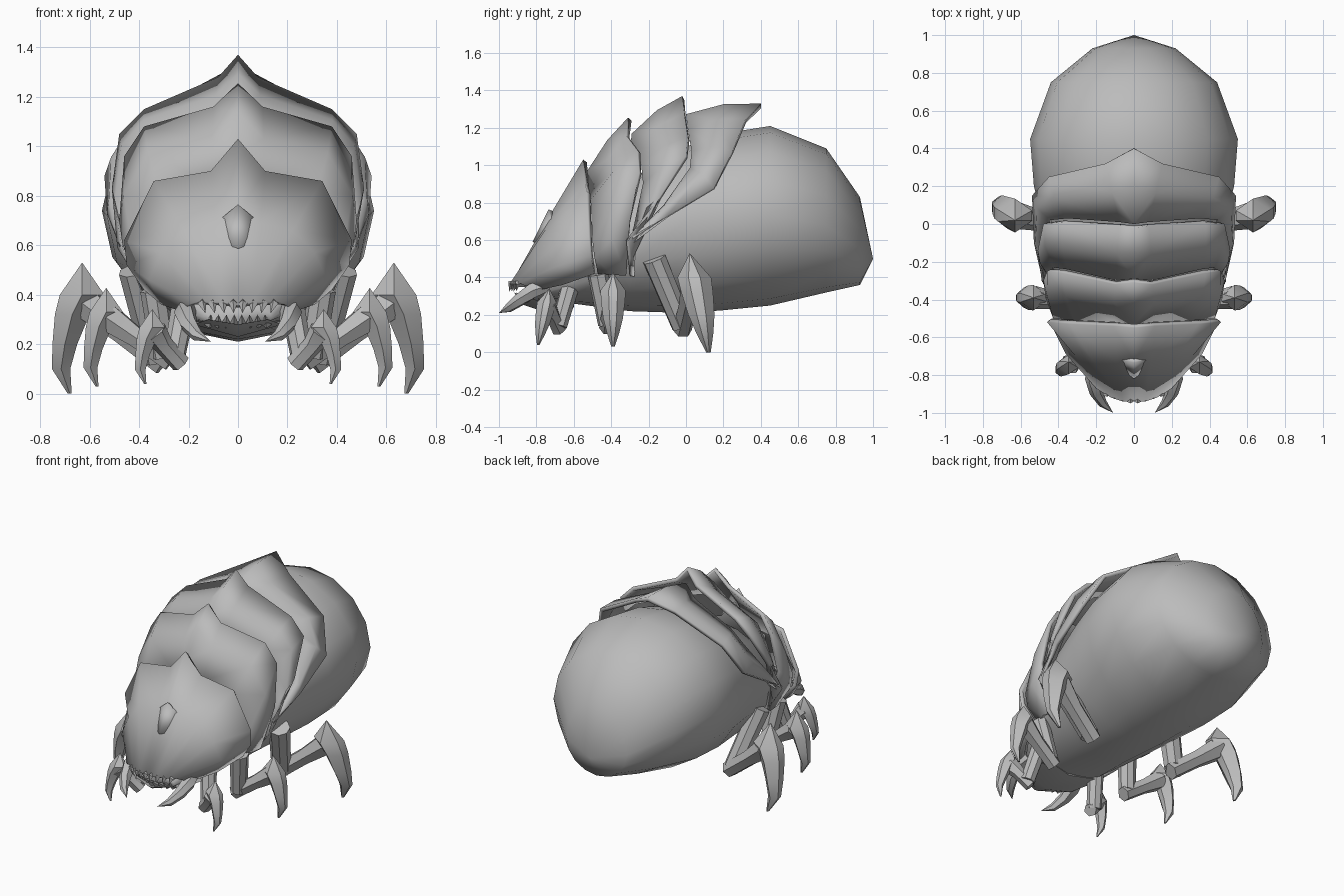
import bpy, bmesh
from math import sin, cos, pi
from mathutils import Vector

cube = bpy.data.objects.get("Cube")
if cube:
    bpy.data.objects.remove(cube, do_unlink=True)

grey = bpy.data.materials.new("chitin_grey")
grey.use_nodes = True
grey.diffuse_color = (0.5, 0.5, 0.5, 1)
grey.node_tree.nodes["Principled BSDF"].inputs["Base Color"].default_value = (0.5, 0.5, 0.5, 1)


def finish(name, bm, angle):
    mesh = bpy.data.meshes.new(name)
    bm.to_mesh(mesh)
    bm.free()
    mesh.materials.append(grey)
    obj = bpy.data.objects.new(name, mesh)
    bpy.context.collection.objects.link(obj)
    bpy.ops.object.select_all(action="DESELECT")
    obj.select_set(True)
    bpy.context.view_layer.objects.active = obj
    bpy.ops.object.shade_smooth_by_angle(angle=angle)
    return obj


def mirror(obj):
    mod = obj.modifiers.new("mirror", "MIRROR")
    mod.use_axis = (True, False, False)
    return obj


def loft(name, rings, angle=0.7):
    """Closed tube through rings of points, capped at both ends."""
    bm = bmesh.new()
    rows = [[bm.verts.new(p) for p in ring] for ring in rings]
    n = len(rows[0])
    for a, b in zip(rows, rows[1:]):
        for i in range(n):
            j = (i + 1) % n
            bm.faces.new((a[i], a[j], b[j], b[i]))
    bm.faces.new(rows[0])
    bm.faces.new(rows[-1])
    bmesh.ops.remove_doubles(bm, verts=bm.verts, dist=0.0005)
    bmesh.ops.recalc_face_normals(bm, faces=bm.faces)
    return finish(name, bm, angle)


def limb(name, path, radii, sides=6, angle=0.7):
    """Tapered limb that follows a path."""
    pts = [Vector(p) for p in path]
    rings = []
    for i, (p, r) in enumerate(zip(pts, radii)):
        way = pts[min(i + 1, len(pts) - 1)] - pts[max(i - 1, 0)]
        turn = way.to_track_quat("Z", "Y")
        rings.append([p + turn @ Vector((r * cos(2 * pi * k / sides),
                                         r * sin(2 * pi * k / sides), 0))
                      for k in range(sides)])
    return loft(name, rings, angle)


def shell(name, rows):
    """Armour plate: right half as a grid of rows, mirrored and thickened."""
    bm = bmesh.new()
    grid = [[bm.verts.new(p) for p in row] for row in rows]
    for a, b in zip(grid, grid[1:]):
        for i in range(len(a) - 1):
            bm.faces.new((a[i], a[i + 1], b[i + 1], b[i]))
    obj = mirror(finish(name, bm, 0.9))
    solid = obj.modifiers.new("thickness", "SOLIDIFY")
    solid.thickness = 0.025
    solid.offset = -1


# Body: each station is y, bottom, top, half width, height of the widest point
stations = [
    (-.86, .27, .35, .14, .31), (-.6, .26, .6, .31, .42), (-.3, .22, .92, .42, .62),
    (0, .21, 1.1, .48, .7), (.2, .225, 1.17, .53, .72), (.45, .25, 1.21, .55, .74),
    (.75, .32, 1.09, .44, .68), (.93, .36, .83, .22, .55), (1, .5, .5, 0, .5)]
body = []
for y, low, high, wide, mid in stations:
    ring = []
    for k in range(16):
        c, s = cos(pi * k / 8), sin(pi * k / 8)
        ring.append((wide * c, y, mid + s * (high - mid if s > 0 else mid - low)))
    body.append(ring)
loft("abdomen", body, 1.2)

# Rear edges of the four overlapping plates, ridge to lower corner
edges = [
    [(0, -.55, 1.03), (.11, -.54, .9), (.34, -.53, .86),
     (.46, -.52, .62), (.45, -.51, .52), (.38, -.49, .42)],
    [(0, -.31, 1.255), (.1, -.32, 1.16), (.38, -.26, 1.08),
     (.46, -.25, .96), (.48, -.3, .7), (.39, -.32, .41)],
    [(0, -.02, 1.37), (.08, -.01, 1.28), (.38, .01, 1.15),
     (.48, 0, 1.05), (.51, -.14, .83), (.47, -.32, .6)],
    [(0, .4, 1.33), (.15, .32, 1.25), (.45, .25, 1.08),
     (.54, .15, .88), (.53, -.1, .73), (.48, -.32, .6)]]

# Head shield
nose = [(0, -.94, .36), (.06, -.94, .37), (.12, -.92, .37),
        (.17, -.89, .37), (.2, -.87, .36), (.22, -.8, .33)]
brow = [(0, -.73, .73), (.09, -.73, .69), (.22, -.72, .66),
        (.31, -.7, .57), (.36, -.69, .46), (.31, -.66, .36)]
shell("head_shield", [nose, brow, edges[0]])

# Back plates, each starting underneath the one before
for name, before, after in zip(("neck_plate", "shoulder_plate", "back_plate"), edges, edges[1:]):
    front = [Vector((x * .93, y + .02, .4 + (z - .4) * .9)) for x, y, z in before]
    middle = []
    for f, b in zip(front, after):
        m = (f + Vector(b)) / 2
        middle.append(Vector((m.x * 1.04, m.y, m.z + .025 * (m.z > .7))))
    shell(name, [front, middle, after])

# Small peaked ridge on the brow
shell("brow_ridge", [[(0, -.82, .59), (.05, -.78, .6)], [(0, -.735, .765), (.09, -.715, .69)]])

# Mouth: lower jaw, teeth and curved mandibles
loft("lower_jaw", [[(-w, y, z + .03), (0, y - .03, z + .01), (w, y, z + .03), (0, y, z - h)]
                   for y, z, w, h in [(-.89, .27, .12, .01), (-.8, .25, .18, .02),
                                      (-.6, .27, .25, .03)]])
for i in range(4):
    x = .02 + .042 * i
    y = -.93 + .012 * i
    mirror(limb("upper_tooth", [(x, y + .05, .37), (x, y - .01, .365), (x * .9, y - .015, .325)],
                [.02, .018, 0], 4))
    mirror(limb("lower_tooth", [(x * .8, y + .06, .28), (x * .75, y + .01, .32)], [.02, 0], 4))
mirror(limb("mandible", [(.2, -.74, .36), (.215, -.82, .33), (.2, -.89, .28),
                         (.165, -.95, .235), (.11, -1, .21)],
            [.035, .045, .036, .024, 0], 6))

# Legs: claw tip, size, lean of the claw in y, hip and elbow
legs = {
    "front": ((.375, -.79, .04), .57, .06, (.22, -.62, .35), (.26, -.68, .14)),
    "middle": ((.57, -.39, .03), .75, 0, (.34, -.47, .42), (.3, -.42, .15)),
    "rear": ((.68, .12, 0), 1, -.1, (.42, -.17, .5), (.33, -.02, .14))}
# Claw sections from knee to tip: x offset, height, half width, half depth
claw = [(-.05, .53, 0, 0), (-.05, .4, .09, .09), (-.01, .32, .07, .085),
        (.02, .2, .05, .07), (.035, .1, .037, .045), (0, 0, .008, .012)]
for name, (tip, size, lean, hip, elbow) in legs.items():
    tip, hip, elbow = Vector(tip), Vector(hip), Vector(elbow)
    rings = []
    for dx, h, rx, ry in claw:
        c = tip + Vector((dx * size, lean * h / .53, h * size))
        rx, ry = rx * size, ry * size
        rings.append([c + Vector(o) for o in ((rx, -ry * .35, 0), (rx, ry * .35, 0), (0, ry, 0),
                                              (-rx, ry * .3, 0), (-rx, -ry * .3, 0), (0, -ry, 0))])
    mirror(loft(name + "_claw", rings, 0.6))
    knee = tip + Vector((-.06 * size, lean * .75, .37 * size))
    r = .03 + .035 * size
    mirror(limb(name + "_thigh", [hip, elbow], [r, r * .9], 8))
    mirror(limb(name + "_shin", [elbow + Vector((-.03, 0, -.02)), elbow.lerp(knee, .5), knee],
                [r * .8, r * .8, r * 1.1], 6))
